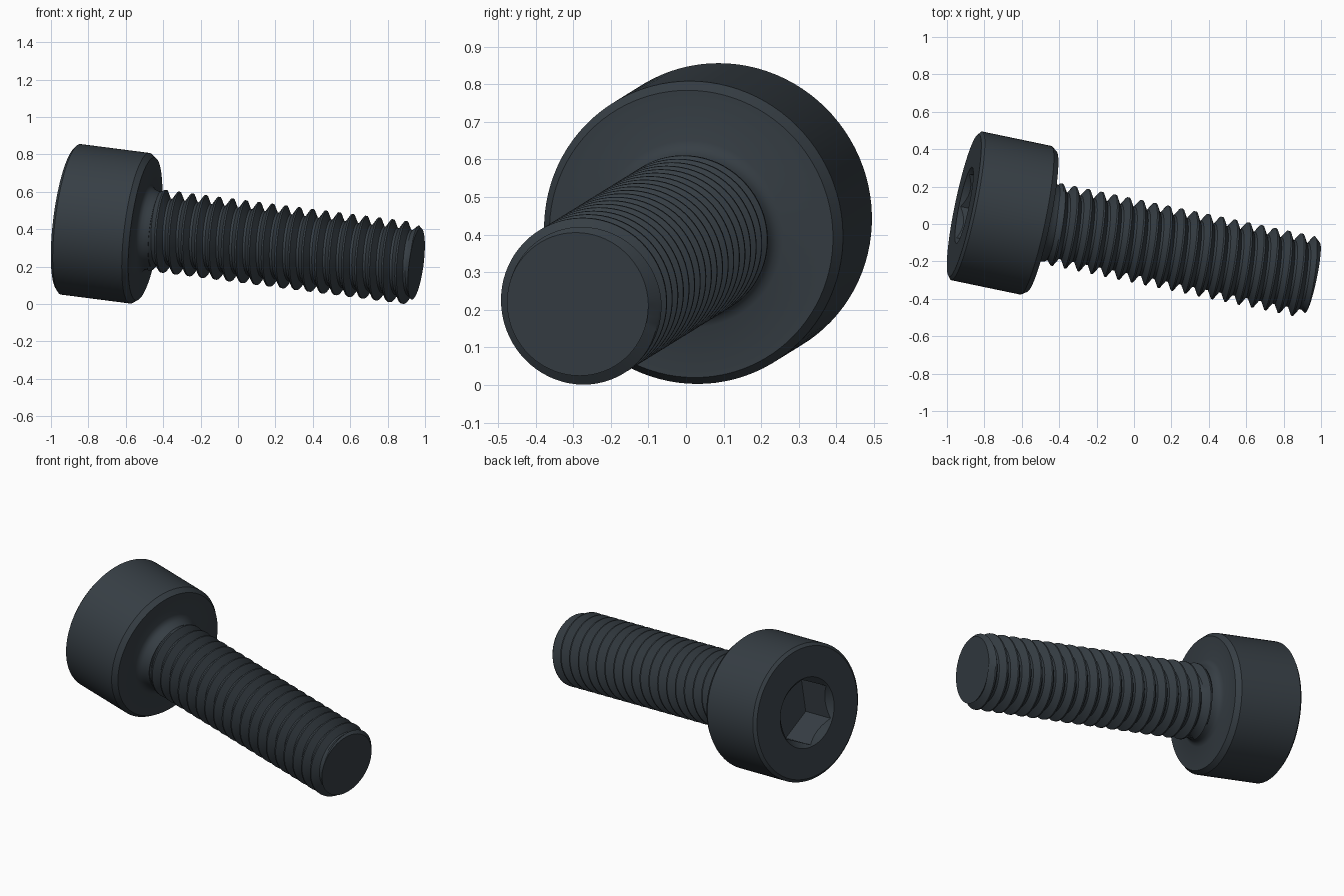
import bpy
import bmesh
import math
from mathutils import Matrix, Vector

cube = bpy.data.objects.get("Cube")
if cube:
    bpy.data.objects.remove(cube, do_unlink=True)

# Dark blued steel
steel = bpy.data.materials.new("dark steel")
steel.use_nodes = True
colour = (0.037, 0.048, 0.058, 1)
steel.diffuse_color = colour
steel.node_tree.nodes["Principled BSDF"].inputs["Base Color"].default_value = colour

# Tilted frame of the bolt: local z runs from the head to the tip
axis = Vector((1, -0.2085, -0.129)).normalized()
up = (Vector((0, 0, 1)) - axis * axis.z).normalized()
side = up.cross(axis)
frame = Matrix.Translation((-0.894, 0.097, 0.453)) @ Matrix((side, up, axis)).transposed().to_4x4()


def make_object(name, bm):
    bmesh.ops.recalc_face_normals(bm, faces=bm.faces)
    mesh = bpy.data.meshes.new(name)
    bm.to_mesh(mesh)
    bm.free()
    mesh.materials.append(steel)
    obj = bpy.data.objects.new(name, mesh)
    obj.matrix_world = frame
    bpy.context.collection.objects.link(obj)
    return obj


def lathe(name, profile, sides, start=0.0):
    """Revolve (radius, height) points and close both ends."""
    bm = bmesh.new()
    rings = []
    for r, z in profile:
        angles = [start + math.tau * i / sides for i in range(sides)]
        rings.append([bm.verts.new((r * math.cos(a), r * math.sin(a), z)) for a in angles])
    for low, high in zip(rings, rings[1:]):
        for i in range(sides):
            j = (i + 1) % sides
            bm.faces.new((low[i], low[j], high[j], high[i]))
    bm.faces.new(rings[0])
    bm.faces.new(rings[-1])
    return make_object(name, bm)


def activate(obj):
    bpy.ops.object.select_all(action='DESELECT')
    obj.select_set(True)
    bpy.context.view_layer.objects.active = obj


def cut(target, cutter):
    cutter.hide_render = True
    mod = target.modifiers.new("socket", 'BOOLEAN')
    mod.operation = 'DIFFERENCE'
    mod.solver = 'EXACT'
    mod.object = cutter
    activate(target)
    bpy.ops.object.modifier_apply(modifier=mod.name)
    bpy.data.objects.remove(cutter, do_unlink=True)


# Cylindrical head with chamfered rims and a filleted neck
head = lathe("head", [(0.388, -0.015), (0.406, 0), (0.406, 0.38), (0.385, 0.41),
                      (0.25, 0.41), (0.232, 0.417), (0.219, 0.43), (0.212, 0.45),
                      (0.204, 0.475)], 96)

# Hexagonal socket with a conical lead-in
cut(head, lathe("socket_cutter", [(0.2, -0.1), (0.2, 0.2)], 6, math.radians(27)))
cut(head, lathe("lead_in_cutter", [(0.253, -0.06), (0.17, 0.023)], 96))

# Threaded shank: a profile strip wound along a right-handed helix
SIDES, PITCH, BASE = 72, 0.0735, 0.433
START, END = 0.46, 1.902
ROOT, CREST, TIP, NECK = 0.178, 0.221, 0.192, 0.207
thread = [(0, ROOT), (0.18, ROOT), (0.54, CREST), (0.66, CREST)]


def shank_point(angle, turn, offset, radius):
    z = BASE + PITCH * (turn + offset + angle / math.tau)
    if z >= END:
        z, radius = END, TIP
    elif z <= START:
        z, radius = START, NECK
    else:
        radius = min(radius, TIP + 0.9 * (END - z))
        radius = max(radius, NECK - 0.5 * (z - START))
    return radius * math.cos(angle), radius * math.sin(angle), z


bm = bmesh.new()
turns = range(-2, math.ceil((END - BASE) / PITCH) + 2)
columns = []
for i in range(SIDES):
    a = math.tau * i / SIDES
    columns.append([bm.verts.new(shank_point(a, k, o, r)) for k in turns for o, r in thread])
rows, step = len(columns[0]), len(thread)
for i in range(SIDES):
    here, there = columns[i], columns[(i + 1) % SIDES]
    shift = step if i == SIDES - 1 else 0
    for j in range(rows - 1 - shift):
        bm.faces.new((here[j], there[j + shift], there[j + shift + 1], here[j + 1]))
bmesh.ops.remove_doubles(bm, verts=bm.verts, dist=0.00001)
rim = [e for e in bm.edges if e.is_boundary]
bmesh.ops.holes_fill(bm, edges=rim, sides=0)
shank = make_object("threaded_shank", bm)

for obj in (head, shank):
    activate(obj)
    bpy.ops.object.shade_smooth_by_angle(angle=math.radians(30))
